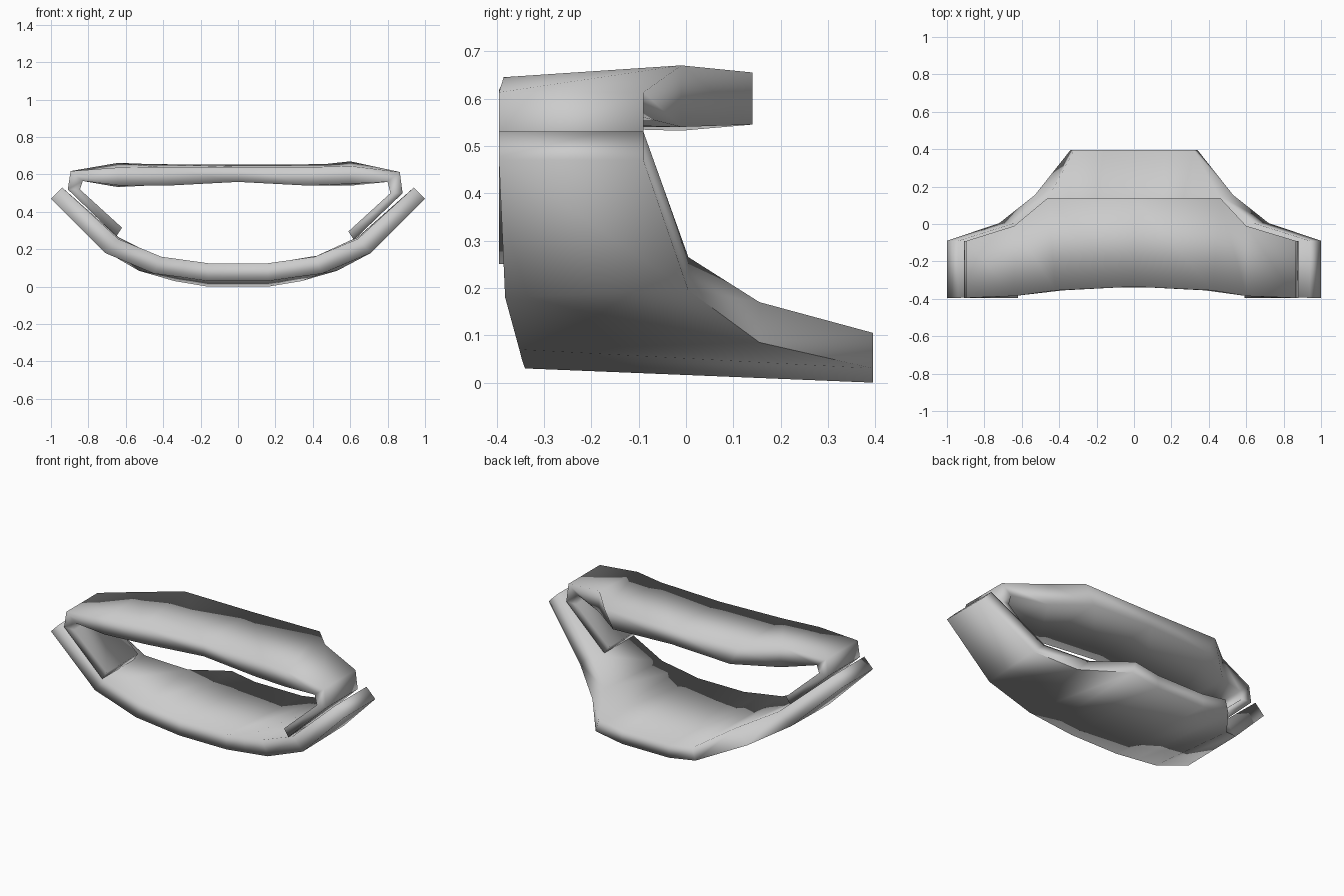
import bpy, bmesh, math

if "Cube" in bpy.data.objects:
    bpy.data.objects.remove(bpy.data.objects["Cube"])

def loft(name, sections, angle):
    """Skin a band; each section = (front_y, back_y, front outer xz, front inner xz, back outer xz, back inner xz)."""
    bm = bmesh.new()
    rings = []
    for yf, yb, fo, fi, bo, bi in sections:
        rings.append([bm.verts.new(p) for p in (
            (fo[0], yf, fo[1]), (bo[0], yb, bo[1]),
            (bi[0], yb, bi[1]), (fi[0], yf, fi[1]))])
    for a, b in zip(rings, rings[1:]):
        for i in range(4):
            j = (i + 1) % 4
            bm.faces.new((a[i], a[j], b[j], b[i]))
    bm.faces.new(rings[0])
    bm.faces.new(rings[-1][::-1])
    bmesh.ops.recalc_face_normals(bm, faces=bm.faces)
    mesh = bpy.data.meshes.new(name)
    bm.to_mesh(mesh)
    bm.free()
    ob = bpy.data.objects.new(name, mesh)
    bpy.context.collection.objects.link(ob)
    bpy.ops.object.select_all(action='DESELECT')
    ob.select_set(True)
    bpy.context.view_layer.objects.active = ob
    bpy.ops.object.shade_smooth_by_angle(angle=math.radians(angle))
    return ob

def flip(section, dx=0.0, dz=0.0):
    """Mirror a section to the left side, with a small offset."""
    return section[:2] + tuple((-x + dx, z + dz) for x, z in section[2:])

# Curved lower shell, right half from tip to middle
shell = [
    (-0.395, -0.09, (1.0, 0.47), (0.94, 0.53), (1.0, 0.47), (0.94, 0.53)),
    (-0.382, 0.005, (0.71, 0.18), (0.64, 0.255), (0.72, 0.195), (0.64, 0.265)),
    (-0.352, 0.155, (0.45, 0.07), (0.41, 0.16), (0.53, 0.085), (0.45, 0.17)),
    (-0.347, 0.395, (0.30, 0.05), (0.28, 0.142), (0.34, 0.03), (0.32, 0.105)),
    (-0.34, 0.395, (0.16, 0.03), (0.16, 0.125), (0.16, 0.0), (0.16, 0.08)),
]
loft("lower_shell", shell + [flip(s) for s in reversed(shell)], 100)

# Upper strap with folded end tabs, right half from tab tip to middle
strap = [
    (-0.395, -0.09, (0.62, 0.25), (0.59, 0.295), (0.62, 0.25), (0.59, 0.295)),
    (-0.395, -0.09, (0.88, 0.50), (0.815, 0.50), (0.88, 0.50), (0.815, 0.50)),
    (-0.395, -0.09, (0.865, 0.613), (0.80, 0.56), (0.865, 0.613), (0.80, 0.56)),
    (-0.385, -0.01, (0.60, 0.645), (0.60, 0.55), (0.60, 0.67), (0.60, 0.54)),
    (-0.355, 0.14, (0.42, 0.64), (0.38, 0.54), (0.46, 0.655), (0.40, 0.545)),
]
middle = (-0.335, 0.14, (0, 0.64), (0, 0.56), (0, 0.652), (0, 0.56))
left = [flip(s, -0.03, 0.02 if i < 2 else 0.005 if i == 2 else 0.0)
        for i, s in enumerate(strap)]
left[3] = flip(strap[3], -0.04, -0.008)
left[4] = flip(strap[4])
loft("upper_strap", strap + [middle] + left[::-1], 100)
